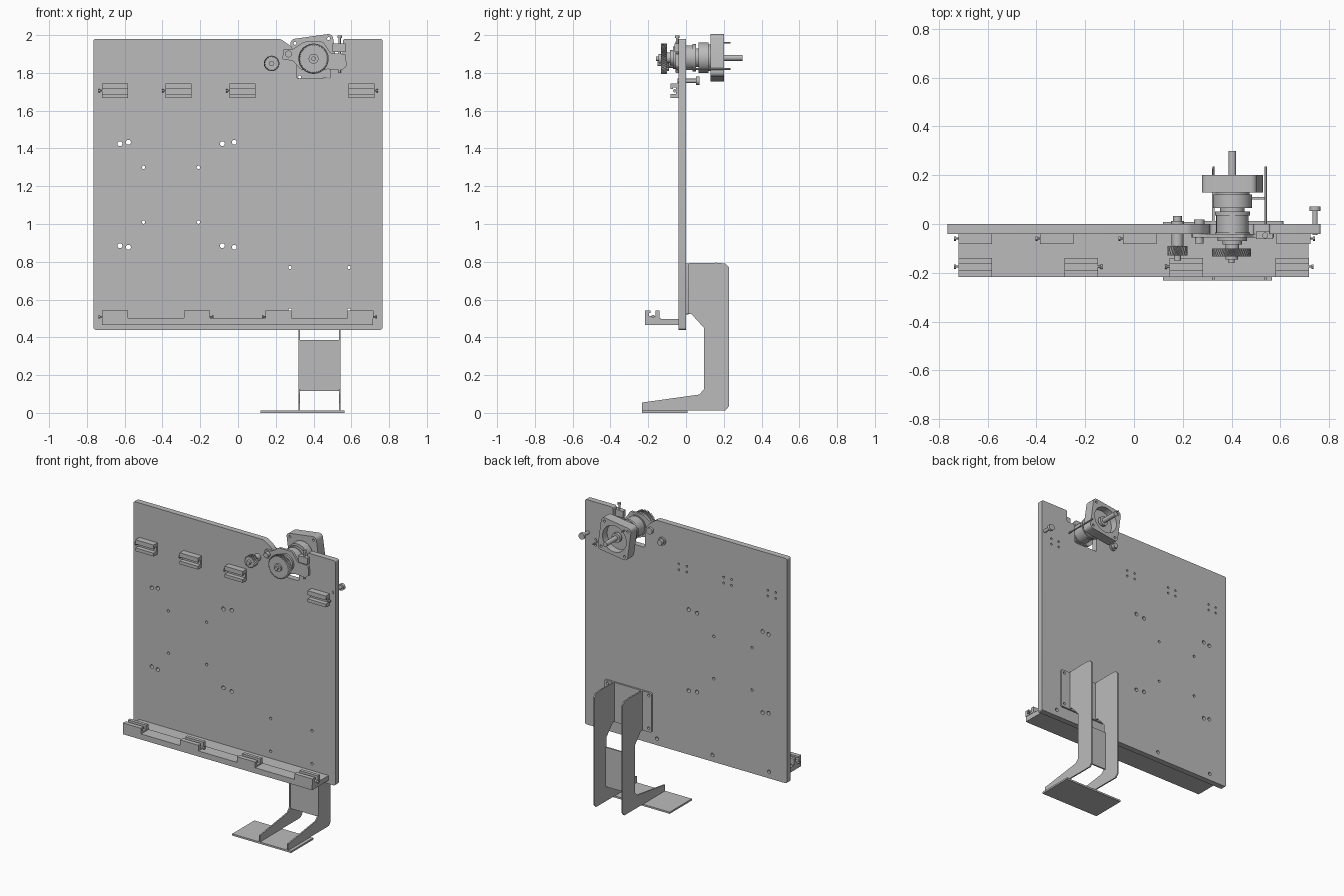
import bpy, bmesh, math
from mathutils import Matrix, Vector

cube = bpy.data.objects.get("Cube")
if cube:
    bpy.data.objects.remove(cube, do_unlink=True)

grey = bpy.data.materials.new("machined grey")
grey.use_nodes = True
colour = (0.5, 0.5, 0.5, 1)
grey.diffuse_color = colour
grey.node_tree.nodes["Principled BSDF"].inputs["Base Color"].default_value = colour
parts = []


def finish(name, bm):
    bmesh.ops.recalc_face_normals(bm, faces=bm.faces)
    mesh = bpy.data.meshes.new(name)
    bm.to_mesh(mesh)
    bm.free()
    mesh.materials.append(grey)
    ob = bpy.data.objects.new(name, mesh)
    bpy.context.collection.objects.link(ob)
    parts.append(ob)
    return ob


def prism(name, pts, axis, lo, hi, radius=0):
    """Extrude a closed outline along an axis, rounding its corners."""
    place = {"X": lambda a, b: (lo, a, b), "Y": lambda a, b: (a, lo, b),
             "Z": lambda a, b: (a, b, lo)}[axis]
    step = Vector([hi - lo if axis == k else 0 for k in "XYZ"])
    bm = bmesh.new()
    face = bm.faces.new([bm.verts.new(place(*p)) for p in pts])
    new = bmesh.ops.extrude_face_region(bm, geom=[face])["geom"]
    bmesh.ops.translate(bm, vec=step, verts=[v for v in new if isinstance(v, bmesh.types.BMVert)])
    if radius:
        i = "XYZ".index(axis)
        edges = [e for e in bm.edges if abs(e.verts[0].co[i] - e.verts[1].co[i]) > abs(hi - lo) / 2]
        bmesh.ops.bevel(bm, geom=edges, offset=radius, segments=4, profile=0.5, affect="EDGES")
    return finish(name, bm)


def rect(a0, a1, b0, b1):
    return [(a0, b0), (a1, b0), (a1, b1), (a0, b1)]


def add_cyl(bm, start, end, r, sides=32):
    a, b = Vector(start), Vector(end)
    turn = (b - a).to_track_quat("Z", "Y").to_matrix().to_4x4()
    bmesh.ops.create_cone(bm, cap_ends=True, segments=sides, radius1=r, radius2=r,
                          depth=(b - a).length, matrix=Matrix.Translation((a + b) / 2) @ turn)


def turned(name, x, z, steps, sides=40):
    """Stack of coaxial discs along y: (y0, y1, radius)."""
    bm = bmesh.new()
    for y0, y1, r in steps:
        add_cyl(bm, (x, y0, z), (x, y1, z), r, sides)
    return finish(name, bm)


def drill(ob, holes):
    """Cut round holes (x, z, radius, y0, y1) through an object."""
    bm = bmesh.new()
    for x, z, r, y0, y1 in holes:
        add_cyl(bm, (x, y0, z), (x, y1, z), r, 24)
    cutter = finish("cutter", bm)
    parts.remove(cutter)
    cutter.hide_render = True
    mod = ob.modifiers.new("holes", "BOOLEAN")
    mod.operation, mod.object, mod.solver = "DIFFERENCE", cutter, "EXACT"
    bpy.context.view_layer.objects.active = ob
    bpy.ops.object.modifier_apply(modifier=mod.name)
    bpy.data.objects.remove(cutter, do_unlink=True)


def gear(name, x, z, r, depth, teeth, y0, y1, twist):
    """Helical gear built from twisted rings of teeth."""
    bm = bmesh.new()
    rings, layers, n = [], 4, teeth * 4
    for k in range(layers + 1):
        t = k / layers
        ring = []
        for i in range(n):
            a = 2 * math.pi * (i + twist * t) / n
            rr = r if i % 4 < 2 else r - depth
            ring.append(bm.verts.new((x + rr * math.cos(a), y0 + (y1 - y0) * t, z + rr * math.sin(a))))
        rings.append(ring)
    for low, high in zip(rings, rings[1:]):
        for i in range(n):
            j = (i + 1) % n
            bm.faces.new((low[i], low[j], high[j], high[i]))
    bm.faces.new(rings[0])
    bm.faces.new(rings[-1])
    return finish(name, bm)


# Back panel with the notch for the motor
panel = prism("panel", [
    (-.765, .44), (.765, .44), (.765, 1.98), (.555, 1.98), (.555, 1.9), (.49, 1.9), (.49, 1.77),
    (.31, 1.77), (.31, 1.9), (.275, 1.945), (.225, 1.98), (-.765, 1.98)], "Y", -.04, 0, .012)
through = (-.1, .1)
holes = []
for x in (-.625, -.58, -.083, -.02):
    tilt = .008 if x in (-.58, -.02) else 0
    holes += [(x, 1.425 + tilt, .013, *through), (x, .885 - tilt, .013, *through)]
holes += [(x, z, .009, *through) for x in (-.5, -.21) for z in (1.3, 1.01)]
mount_holes = [(x, z, .009, *through) for x in (.275, .588) for z in (.77, .545)]
top_clips = [(-.72, -1), (-.385, -1), (-.045, -1), (.585, 1)]
bottom_clips = [(-.72, -1), (-.285, 1), (.145, -1), (.58, 1)]
holes += [(x + dx, z, .007, *through) for x, _ in top_clips for dx in (.04, .1) for z in (1.685, 1.725)]
holes += [(x, .485, .012, -.02, .1) for x in (-.63, -.2, .22, .64)]
drill(panel, holes + mount_holes)

# Ledge along the bottom of the panel
prism("ledge", rect(-.135, -.04, .465, .498), "X", -.72, .715)
prism("ledge_front", rect(-.218, -.135, .465, .503), "X", -.72, .715)

# Slotted clips, on the panel and on the ledge
clip = [(0, 0), (.078, 0), (.078, .042), (.048, .042), (.048, .03), (.056, .03),
        (.056, .012), (.022, .012), (.022, .042), (0, .042)]
width = .138


def clip_screw(name, x, side, y, z):
    edge = x if side < 0 else x + width
    bm = bmesh.new()
    add_cyl(bm, (edge, y, z), (edge + side * .012, y, z), .004, 12)
    add_cyl(bm, (edge + side * .01, y, z), (edge + side * .018, y, z), .009, 12)
    finish(name, bm)


for i, (x, side) in enumerate(top_clips):
    prism(f"upper_clip_{i}", [(-.04 - v, 1.667 + u) for u, v in clip], "X", x, x + width)
    clip_screw(f"upper_clip_screw_{i}", x, side, -.06, 1.705)
for i, (x, side) in enumerate(bottom_clips):
    prism(f"lower_clip_{i}", [(-.14 - u, .5 + v) for u, v in clip], "X", x, x + width)
    clip_screw(f"lower_clip_screw_{i}", x, side, -.175, .51)

# Stand: mounting plate, two side arms, cross plate and foot
mount = prism("stand_mount", rect(.252, .612, .52, .79), "Y", 0, .012, .012)
drill(mount, mount_holes)
arm = [(.004, .792), (.16, .795), (.21, .79), (.228, .77), (.228, .035), (.208, .012), (-.232, .012),
       (-.232, .055), (.07, .097), (.095, .125), (.095, .45), (.03, .522), (.004, .525)]
for name, x in (("right", .32), ("left", .534)):
    prism(f"stand_arm_{name}", arm, "X", x, x + .009)
prism("stand_cross_plate", rect(.325, .538, .115, .385), "Y", .1, .11)
prism("stand_foot", rect(.118, .565, -.232, .008), "Z", 0, .012)

# Motor housing, slightly tilted, with a round recess at the back
mx, mz = .403, 1.88
tilt = math.radians(8)
h = .114


def spun(a, b):
    return (mx + a * math.cos(tilt) - b * math.sin(tilt), mz + a * math.sin(tilt) + b * math.cos(tilt))


housing = prism("motor_housing", [spun(*p) for p in rect(-h, h, -h, h)], "Y", .13, .2, .025)
corners = [spun(a, b) for a in (-.09, .09) for b in (-.09, .09)]
drill(housing, [(mx, mz, .09, .15, .3)] + [(x, z, .008, .1, .3) for x, z in corners])
hub = turned("motor_hub", mx, mz, [(.149, .165, .062), (.164, .185, .032)])
drill(hub, [(mx, mz, .016, .16, .3)] + [
    (mx + .047 * math.cos(a), mz + .047 * math.sin(a), .007, .155, .3)
    for a in [math.pi * k / 3 for k in range(6)]])

# Drive train
turned("motor_collar", mx, mz, [(.118, .131, .07), (.066, .12, .08), (.05, .067, .05)])
turned("coupling", mx, mz, [(.035, .052, .072), (-.035, .036, .066), (-.045, -.034, .072),
                            (-.07, -.044, .06), (-.085, -.069, .04), (-.1, -.084, .028)])
gear("large_gear", .4, 1.875, .08, .009, 44, -.133, -.1, 6)
turned("large_gear_shaft", .4, 1.875, [(-.145, -.132, .026), (-.16, -.144, .012)])
gear("small_gear", .178, 1.85, .041, .007, 20, -.13, -.09, 5)
turned("small_gear_shaft", .178, 1.85, [(-.15, -.12, .014), (-.092, -.04, .024),
                                        (0, .012, .026), (.01, .033, .018)])

# Bracket around the coupling, with its pivot boss
prism("bracket", [(.235, 1.87), (.24, 1.925), (.29, 1.925), (.35, 1.965), (.45, 1.965), (.49, 1.905),
                  (.57, 1.9), (.575, 1.835), (.55, 1.815), (.47, 1.82), (.4, 1.8),
                  (.33, 1.82), (.29, 1.865)], "Y", -.056, -.04, .008)
turned("bracket_pivot", .267, 1.9, [(-.08, -.055, .018), (-.055, -.03, .026), (-.001, .018, .022)], 24)

# Clamp block with its upright adjusting screw
prism("clamp_block", rect(.5, .57, 1.91, 1.955), "Y", -.062, -.03)
bm = bmesh.new()
add_cyl(bm, (.538, -.047, 1.8), (.538, -.047, 1.99), .006, 16)
add_cyl(bm, (.538, -.047, 1.985), (.538, -.047, 1.998), .012, 16)
finish("adjusting_screw", bm)

# Thin rods behind the panel and the stop bolt at the edge
turned("long_rod", .54, 1.82, [(-.05, .235, .005)], 12)
turned("short_rod", .325, 1.96, [(.19, .235, .004)], 12)
turned("stop_bolt", .742, 1.758, [(-.045, .055, .011), (.053, .072, .022)], 24)

# Smooth the round parts, keep edges sharp
bpy.ops.object.select_all(action="DESELECT")
for ob in parts:
    ob.select_set(True)
bpy.context.view_layer.objects.active = panel
bpy.ops.object.shade_smooth_by_angle(angle=math.radians(30))
